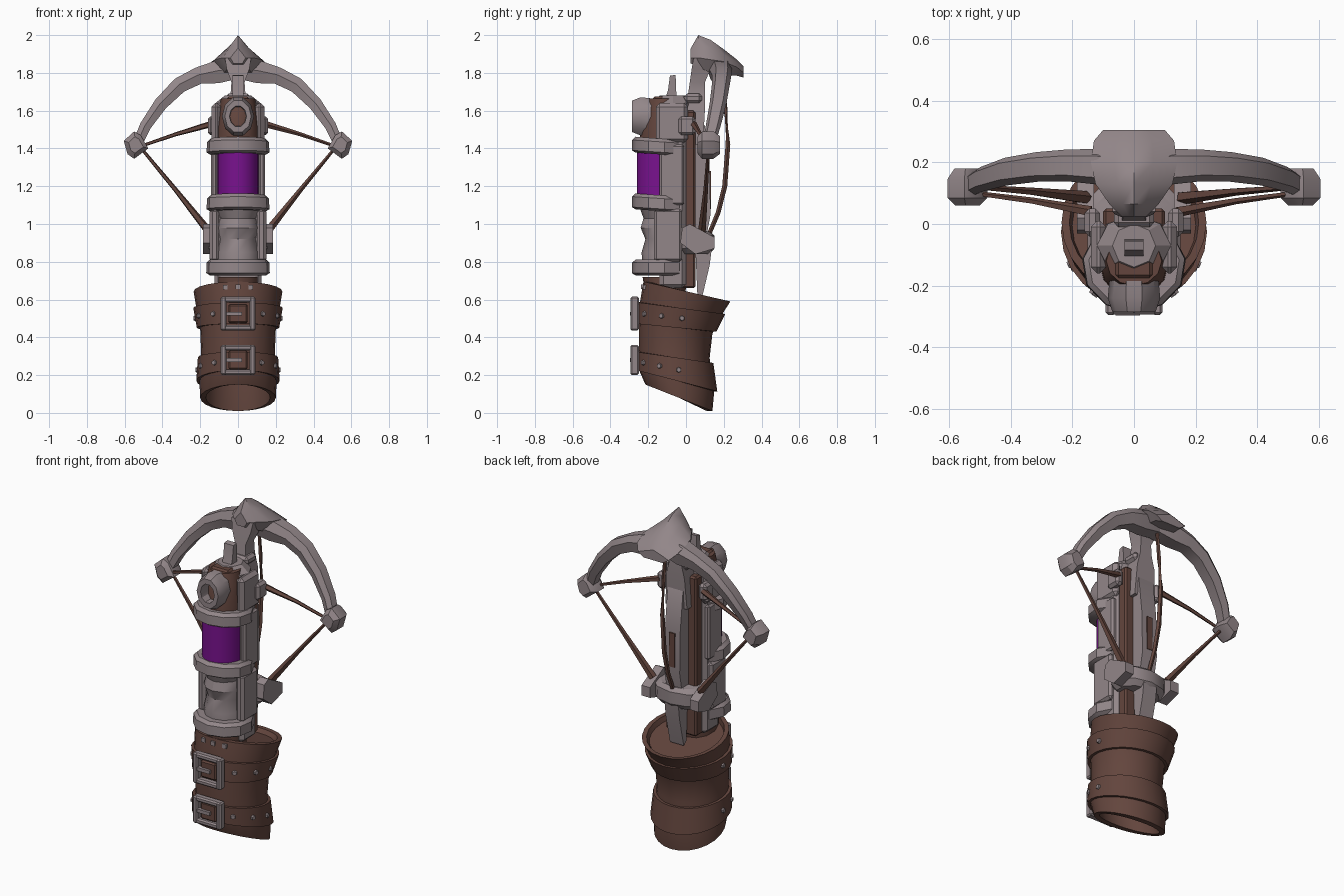
import bpy, bmesh, math
from mathutils import Vector, Matrix

if "Cube" in bpy.data.objects:
    bpy.data.objects.remove(bpy.data.objects["Cube"])

def material(name, rgb):
    m = bpy.data.materials.new(name)
    m.diffuse_color = (*rgb, 1)
    m.use_nodes = True
    m.node_tree.nodes["Principled BSDF"].inputs["Base Color"].default_value = m.diffuse_color
    return m

METAL = material("worn grey metal", (0.29, 0.24, 0.25))
LEATHER = material("brown leather", (0.125, 0.06, 0.047))
VIAL = material("purple fluid", (0.19, 0.006, 0.27))

def finish(name, bm, mat):
    bmesh.ops.recalc_face_normals(bm, faces=bm.faces)
    me = bpy.data.meshes.new(name)
    bm.to_mesh(me)
    bm.free()
    ob = bpy.data.objects.new(name, me)
    me.materials.append(mat)
    bpy.context.collection.objects.link(ob)
    return ob

def skin(name, rings, mat, caps=True, loop=False):
    """Bridge equal-length point rings into one surface."""
    bm = bmesh.new()
    vs = [[bm.verts.new(p) for p in r] for r in rings]
    n = len(vs[0])
    pairs = list(zip(vs, vs[1:])) + ([(vs[-1], vs[0])] if loop else [])
    for a, b in pairs:
        for i in range(n):
            j = (i + 1) % n
            bm.faces.new((a[i], a[j], b[j], b[i]))
    if caps and not loop:
        bm.faces.new(vs[0][::-1])
        bm.faces.new(vs[-1])
    return finish(name, bm, mat)

def box(name, x, y, z, mat, bevel=0.0):
    bm = bmesh.new()
    bmesh.ops.create_cube(bm, size=1)
    for v in bm.verts:
        v.co = [(r[0] + r[1]) / 2 + c * (r[1] - r[0]) for r, c in zip((x, y, z), v.co)]
    if bevel:
        bmesh.ops.bevel(bm, geom=bm.edges[:], offset=bevel, segments=1, affect='EDGES')
    return finish(name, bm, mat)

def oval(cy, z, rx, ry, n=14, tilt=0.0):
    return [(rx * math.sin(2 * math.pi * i / n), cy - ry * math.cos(2 * math.pi * i / n),
             z + tilt * math.cos(2 * math.pi * i / n)) for i in range(n)]

def cord(name, pts, radii, mat, n=5):
    rings = []
    for i, p in enumerate(pts):
        d = Vector(pts[min(i + 1, len(pts) - 1)]) - Vector(pts[max(i - 1, 0)])
        q = d.to_track_quat('Z', 'Y')
        rings.append([Vector(p) + q @ Vector((radii[i] * math.cos(2 * math.pi * k / n),
                      radii[i] * math.sin(2 * math.pi * k / n), 0)) for k in range(n)])
    return skin(name, rings, mat)

def prism(name, outline, x0, x1, mat):
    """Side outline in y,z extruded across x."""
    return skin(name, [[(x, y, z) for y, z in outline] for x in (x0, x1)], mat)

# ---- leather bracer: front y, back y, front z, back z, half width
CUFF = [(-.215, .14, .15, .01, .20), (-.25, .15, .23, .12, .205), (-.25, .125, .34, .29, .195),
        (-.25, .14, .46, .42, .20), (-.245, .19, .58, .52, .22), (-.225, .235, .695, .59, .235)]

def cuff_point(t, ang, off=0.0):
    i = min(int(t), len(CUFF) - 2)
    f = t - i
    y0, y1, z0, z1, w = [a + (b - a) * f for a, b in zip(CUFF[i], CUFF[i + 1])]
    c = math.cos(ang)
    return Vector(((w + off) * math.sin(ang), (y0 + y1) / 2 - ((y1 - y0) / 2 + off) * c,
                   (z0 + z1) / 2 + (z0 - z1) / 2 * c))

def cuff_ring(t, off=0.0, n=24):
    return [cuff_point(t, 2 * math.pi * i / n, off) for i in range(n)]

path = [(3.5, -.03), (2, -.03), (0, -.03)] + [(t, 0) for t in range(6)] + [(5, -.025), (4.7, -.03)]
skin("bracer", [cuff_ring(t, o) for t, o in path], LEATHER)

# straps, buckles and rivets
for t0, t1, zc, hz in ((3.1, 4.05, .525, .09), (.95, 1.85, .28, .08)):
    skin("strap", [cuff_ring(t0, -.005), cuff_ring(t0, .016), cuff_ring(t1, .016),
                   cuff_ring(t1, -.005)], LEATHER, loop=True)
    for s in (-1, 1):
        box("buckle_side", sorted((s * .06, s * .092)), (-.295, -.25), (zc - hz, zc + hz), METAL, .008)
        box("buckle_bar", (-.085, .085), (-.293, -.25),
            sorted((zc + s * (hz - .03), zc + s * hz)), METAL, .008)
        for a in (.62, 1.15, 1.65):
            for t in ((t0 + t1) / 2,):
                p = cuff_point(t, s * a, .016)
                bm = bmesh.new()
                bmesh.ops.create_cone(bm, cap_ends=True, segments=6, radius1=.017, radius2=.012, depth=.016)
                q = Vector((math.sin(s * a), -math.cos(a), 0)).to_track_quat('Z', 'Y')
                bm.transform(Matrix.Translation(p) @ q.to_matrix().to_4x4())
                finish("rivet", bm, METAL)
    box("strap_end", (-.05, .05), (-.28, -.24), (zc - .05, zc + .05), LEATHER, .008)
    box("buckle_prong", (-.06, .02), (-.296, -.27), (zc - .01, zc + .01), METAL)
for a in (-.3, 0, .3):
    p = cuff_point(4.75, a)
    box("rim_rivet", (p.x - .012, p.x + .012), (p.y - .008, p.y + .02), (p.z - .01, p.z + .014), METAL)

# ---- weapon body
box("body_frame", (-.125, .125), (-.14, .0), (.66, 1.6), METAL, .02)
skin("lower_collar", [oval(-.11, z, .11, r, 12) for z, r in ((.6, .10), (.72, .12))], LEATHER)
skin("lower_barrel", [oval(-.11, z, rx, ry, 12) for z, rx, ry in
     ((.76, .12, .12), (.85, .115, .125), (.92, .10, .105), (.98, .115, .13), (1.03, .10, .115),
      (1.1, .13, .14))], METAL)
skin("vial", [oval(-.13, z, .11, .13, 20) for z in (1.12, 1.40)], VIAL)
for s in (-1, 1):
    box("vial_cage_bar", sorted((s * .108, s * .142)), (-.14, -.01), (1.1, 1.42), METAL, .01)
    box("barrel_side_plate", sorted((s * .1, s * .15)), (-.17, -.02), (.8, 1.08), METAL, .015)
    box("upper_side_plate", sorted((s * .09, s * .14)), (-.16, .01), (1.43, 1.64), METAL, .02)
    box("string_lug", sorted((s * .11, s * .16)), (-.04, .05), (1.47, 1.57), METAL, .015)
# clamp rings wrapping the body
for z, rx, tilt in ((.77, .17, .0), (1.11, .168, .01), (1.41, .168, .01)):
    skin("clamp_ring", [oval(-.135, z + dz, rx - d, .152 - d, 11, tilt) for dz, d in
         ((-.042, .02), (-.03, 0), (.025, .002), (.042, .02))], METAL)
# upper chamber with leather wrap and muzzle
skin("upper_wrap", [oval(-.12, z, rx, ry, 12) for z, rx, ry in
     ((1.42, .115, .125), (1.52, .11, .12), (1.60, .10, .10), (1.665, .09, .08))], LEATHER)
skin("chamber_cap", [oval(-.07, z, rx, ry, 8) for z, rx, ry in
     ((1.58, .125, .10), (1.64, .12, .10), (1.68, .07, .07))], METAL)
box("cap_leather", (-.06, .06), (-.175, -.07), (1.63, 1.675), LEATHER, .01)
def muzzle_ring(y, r, n=10):
    return [(r * math.cos(2 * math.pi * i / n), y, 1.57 + 1.25 * r * math.sin(2 * math.pi * i / n))
            for i in range(n)]
skin("muzzle", [muzzle_ring(y, r) for y, r in ((-.13, .075), (-.24, .085), (-.285, .07),
     (-.285, .045), (-.2, .042))], METAL)
# sight stud on the cap
prism("sight_stud", [(-.11, 1.66), (-.05, 1.66), (-.055, 1.79), (-.085, 1.785), (-.095, 1.71)],
      -.03, .03, METAL)

# ---- spine at the back
box("spine_core", (-.10, .10), (-.02, .05), (.66, 1.6), LEATHER, .01)
prism("spine_rail", [(.04, .84), (.09, .84), (.13, 1.05), (.125, 1.3), (.10, 1.52), (.04, 1.6)],
      -.05, .05, METAL)
box("bolt_groove", (-.018, .018), (.09, .133), (1.08, 1.28), LEATHER)
prism("spine_blade", [(.05, .86), (.14, .9), (.125, .78), (.085, .61), (.06, .63)], -.045, .045, METAL)
skin("string_bracket", [oval(.035, z, rx, ry, 10) for z, rx, ry in
     ((.84, .13, .09), (.87, .165, .115), (.94, .17, .115), (.96, .13, .09))], METAL)
for s in (-1, 1):
    prism("bracket_ear", [(-.03, .9), (.05, .84), (.15, .87), (.15, .93), (.02, 1.0), (-.02, .98)],
          s * .13, s * .185, METAL)

# ---- bow neck and head
skin("bow_neck", [[(-w, a, z), (w, a, z), (w, b, z), (-w, b, z)] for w, a, b, z in
     ((.07, -.01, .09, 1.42), (.06, .0, .10, 1.6), (.04, .01, .10, 1.68), (.035, .02, .10, 1.75),
      (.06, .03, .13, 1.82), (.07, .04, .16, 1.88))], METAL)
box("neck_collar", (-.065, .065), (-.01, .085), (1.64, 1.69), METAL, .015)
box("neck_wrap", (-.05, .05), (-.015, .03), (1.60, 1.645), LEATHER)

def head_ring(y, w, zb, zm, zt):
    return [(-w, y, zm), (-w * .45, y, zm + (zt - zm) * .6), (0, y, zt), (w * .45, y, zm + (zt - zm) * .6),
            (w, y, zm), (w * .6, y, zb), (-w * .6, y, zb)]
skin("bow_head", [head_ring(*r) for r in ((.025, .04, 1.85, 1.88, 1.93), (.065, .08, 1.83, 1.88, 2.0),
     (.13, .125, 1.80, 1.87, 1.975), (.2, .14, 1.79, 1.86, 1.925), (.27, .13, 1.785, 1.83, 1.87),
     (.305, .10, 1.775, 1.80, 1.835))], METAL)

# ---- bow limbs, tips and strings, mirrored
LIMB = [(0, 1.82, .05, .17, .06), (.11, 1.805, .06, .185, .058), (.21, 1.785, .045, .19, .052),
        (.31, 1.735, .042, .185, .048), (.41, 1.635, .036, .17, .045), (.49, 1.52, .03, .145, .04),
        (.535, 1.42, .026, .12, .035)]
for s in (-1, 1):
    rings = []
    for i, (x, z, t, y, d) in enumerate(LIMB):
        a, b = LIMB[max(i - 1, 0)], LIMB[min(i + 1, len(LIMB) - 1)]
        nx, nz = Vector((a[1] - b[1], b[0] - a[0])).normalized()
        rings.append([(s * (x + nx * t * u), y + d * v, z + nz * t * u)
                      for u, v in ((1, -.6), (1, .6), (.3, 1), (-1, .7), (-1, -.7), (.1, -1))])
    skin("bow_limb", rings, METAL)
    tip = [(.605, 1.44), (.55, 1.49), (.515, 1.47), (.475, 1.40), (.55, 1.345), (.585, 1.37)]
    skin("limb_tip", [[(s * (.54 + (x - .54) * k), y, 1.42 + (z - 1.42) * k) for x, z in tip]
         for y, k in ((.06, .6), (.085, 1), (.145, 1), (.18, .65))], METAL)
    cord("upper_string", [(s * .52, .10, 1.41), (s * .33, .075, 1.475), (s * .14, .04, 1.53)],
         (.008, .011, .018), LEATHER)
    cord("lower_string", [(s * .52, .12, 1.41), (s * .33, .105, 1.18), (s * .155, .085, .96)],
         (.008, .013, .022), LEATHER)
# long rear cord between head and bracket
cord("rear_cord", [(0, .19, 1.80), (0, .21, 1.6), (0, .222, 1.42), (0, .205, 1.2), (0, .17, 1.06),
     (0, .12, .94)], (.009, .011, .013, .014, .013, .012), LEATHER)

# soften shallow edges only
bpy.ops.object.select_all(action='SELECT')
bpy.context.view_layer.objects.active = bpy.context.collection.objects[0]
bpy.ops.object.shade_smooth_by_angle(angle=math.radians(32))
